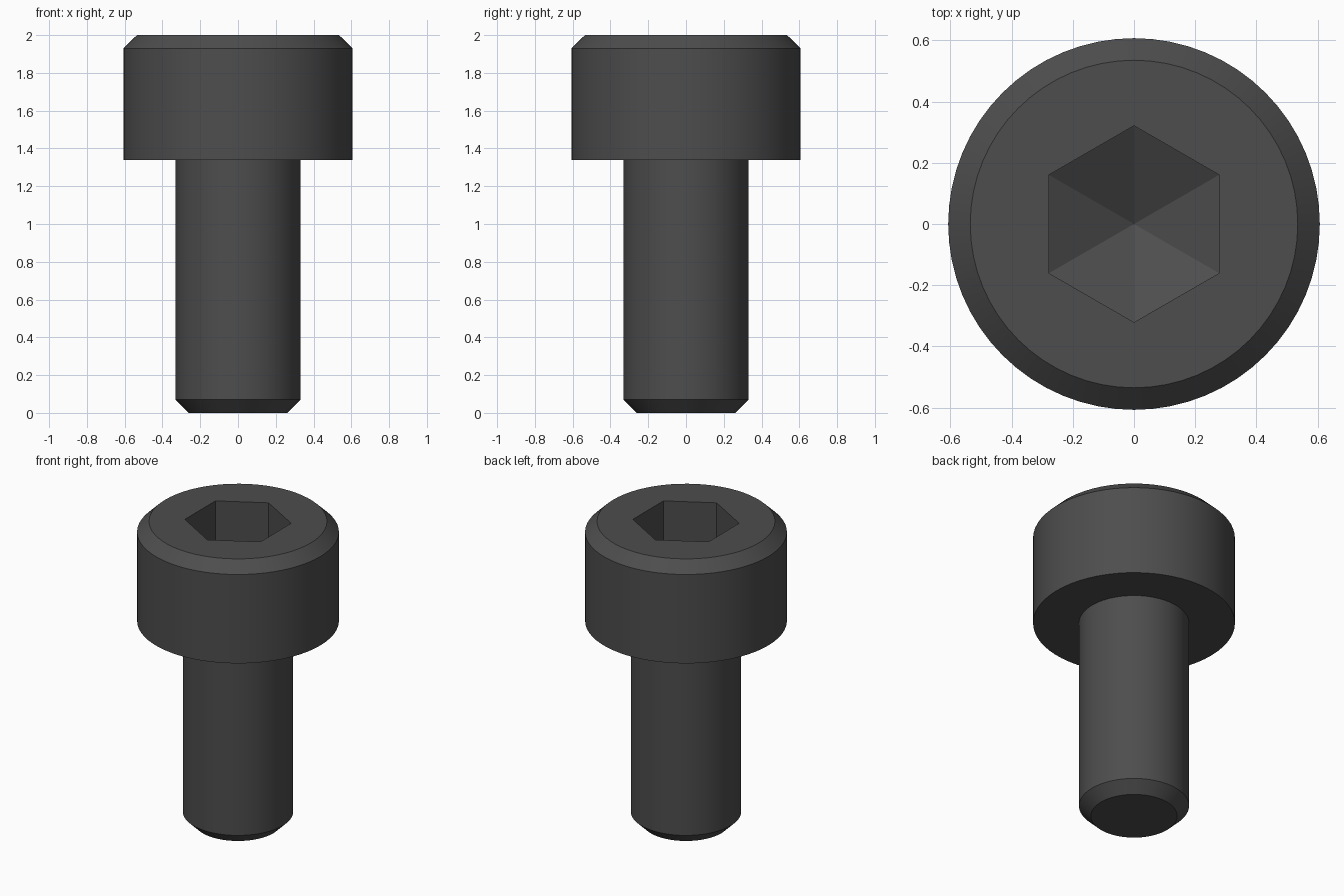
import bpy, bmesh, math
from math import radians

if "Cube" in bpy.data.objects:
    bpy.data.objects.remove(bpy.data.objects["Cube"], do_unlink=True)

SEGMENTS = 64
SOCKET_RADIUS = 0.321
SOCKET_FLOOR = 1.67
SOCKET_TIP = 1.50

# (radius, height) outline of shank and head, bottom to top
PROFILE = [(0.26, 0), (0.331, 0.07), (0.331, 1.34),
           (0.607, 1.34), (0.607, 1.93), (0.535, 2)]

steel = bpy.data.materials.new("dark grey steel")
steel.use_nodes = True
colour = (0.075, 0.075, 0.075, 1)
steel.diffuse_color = colour
steel.node_tree.nodes["Principled BSDF"].inputs["Base Color"].default_value = colour

bm = bmesh.new()


def ring(radius, z, sides, turn=0.0):
    """Closed loop of vertices around the z axis."""
    step = 2 * math.pi / sides
    return [bm.verts.new((radius * math.cos(i * step + turn),
                          radius * math.sin(i * step + turn), z))
            for i in range(sides)]


def join(lower, upper):
    """Quads between two loops of equal length."""
    n = len(lower)
    for i in range(n):
        j = (i + 1) % n
        bm.faces.new((lower[i], lower[j], upper[j], upper[i]))


def loop_edges(loop):
    return [bm.edges.get((a, b)) for a, b in zip(loop, loop[1:] + loop[:1])]


# Shank, chamfers and head
rings = [ring(r, z, SEGMENTS) for r, z in PROFILE]
for lower, upper in zip(rings, rings[1:]):
    join(lower, upper)
bm.faces.new(rings[0][::-1])

# Hexagonal socket with a pointed floor
rim = ring(SOCKET_RADIUS, 2, 6, radians(90))
floor = ring(SOCKET_RADIUS, SOCKET_FLOOR, 6, radians(90))
join(rim, floor)
tip = bm.verts.new((0, 0, SOCKET_TIP))
for a, b in zip(floor, floor[1:] + floor[:1]):
    bm.faces.new((a, b, tip))

# Flat top face around the socket
bmesh.ops.triangle_fill(bm, use_beauty=True, normal=(0, 0, 1),
                        edges=loop_edges(rings[-1]) + loop_edges(rim))
bmesh.ops.recalc_face_normals(bm, faces=bm.faces)

mesh = bpy.data.meshes.new("socket_head_bolt")
bm.to_mesh(mesh)
bm.free()
mesh.materials.append(steel)
bolt = bpy.data.objects.new("socket_head_bolt", mesh)
bpy.context.collection.objects.link(bolt)

# Smooth round sides, crisp chamfer and socket edges
bpy.ops.object.select_all(action="DESELECT")
bpy.context.view_layer.objects.active = bolt
bolt.select_set(True)
bpy.ops.object.shade_smooth_by_angle(angle=radians(15))
